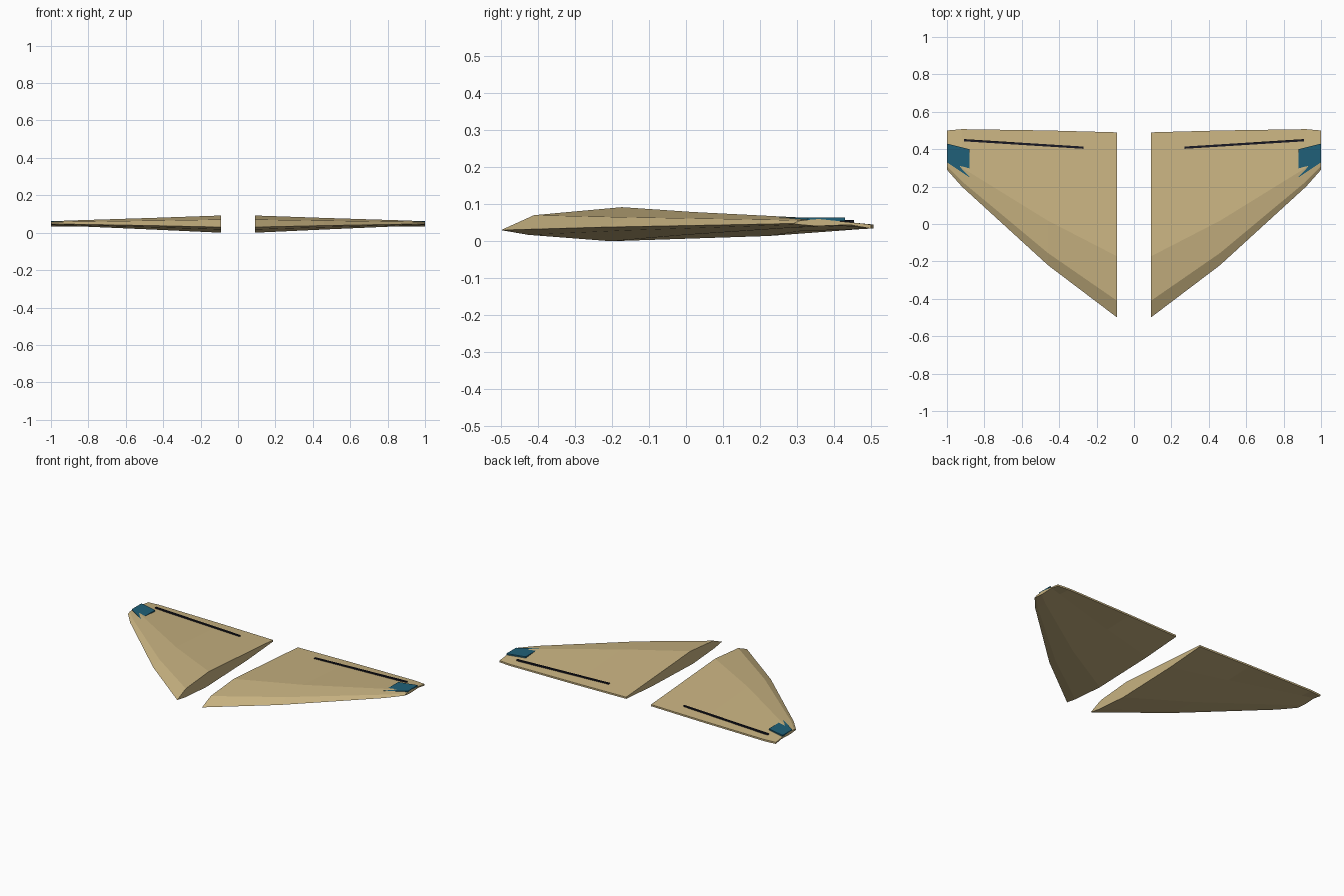
import bpy, bmesh

if "Cube" in bpy.data.objects:
    bpy.data.objects.remove(bpy.data.objects["Cube"])


def material(name, colour):
    m = bpy.data.materials.new(name)
    m.diffuse_color = (*colour, 1)
    m.use_nodes = True
    m.node_tree.nodes["Principled BSDF"].inputs["Base Color"].default_value = m.diffuse_color
    return m


TAN = material("tan", (0.58, 0.45, 0.22))
TEAL = material("teal", (0.014, 0.117, 0.188))
BLACK = material("black", (0.010, 0.010, 0.018))


def loft(name, rings, mat):
    """Skin a list of equal point rings, cap both ends, mirror across x."""
    bm = bmesh.new()
    loops = [[bm.verts.new(p) for p in ring] for ring in rings]
    n = len(loops[0])
    for a, b in zip(loops, loops[1:]):
        for i in range(n):
            j = (i + 1) % n
            bm.faces.new((a[i], a[j], b[j], b[i]))
    bm.faces.new(loops[0])
    bm.faces.new(loops[-1])
    bmesh.ops.recalc_face_normals(bm, faces=bm.faces[:])
    mesh = bpy.data.meshes.new(name)
    bm.to_mesh(mesh)
    bm.free()
    mesh.materials.append(mat)
    ob = bpy.data.objects.new(name, mesh)
    bpy.context.collection.objects.link(ob)
    mod = ob.modifiers.new("mirror", "MIRROR")
    mod.use_mirror_merge = False
    return ob


def plate(name, outline, z0, z1, mat):
    """Thin flat plate with a given top outline."""
    return loft(name, [[(x, y, z) for x, y in outline] for z in (z0, z1)], mat)


# Wing panels: faceted airfoil as (chord fraction, share of upper/lower depth)
UPPER = [(0.09, 0.65), (0.33, 1.0)]
LOWER = [(0.73, 0.53), (0.30, 1.0), (0.075, 0.43)]
# x, leading y, trailing y, leading z, height above, depth below
STATIONS = [
    (0.09, -0.50, 0.490, 0.030, 0.062, 0.030),
    (0.46, -0.22, 0.500, 0.038, 0.041, 0.021),
    (0.92, 0.20, 0.507, 0.046, 0.0185, 0.009),
    (1.00, 0.29, 0.500, 0.048, 0.012, 0.007),
]


def section(x, y0, y1, z, up, down):
    c = y1 - y0
    ring = [(x, y0, z)]
    ring += [(x, y0 + f * c, z + h * up) for f, h in UPPER]
    ring += [(x, y1, 0.045), (x, y1, 0.034)]
    ring += [(x, y0 + f * c, z - h * down) for f, h in LOWER]
    return ring


loft("wing_panels", [section(*s) for s in STATIONS], TAN)

# Teal tip plates, partly sunk in the wing skin
plate("tip_plates", [(0.88, 0.25), (1.0, 0.33), (1.0, 0.43), (0.88, 0.40)],
      0.055, 0.0638, TEAL)

# Black flap-hinge lines near the trailing edge
plate("hinge_lines", [(0.27, 0.402), (0.91, 0.442), (0.91, 0.454), (0.27, 0.414)],
      0.0485, 0.0575, BLACK)
